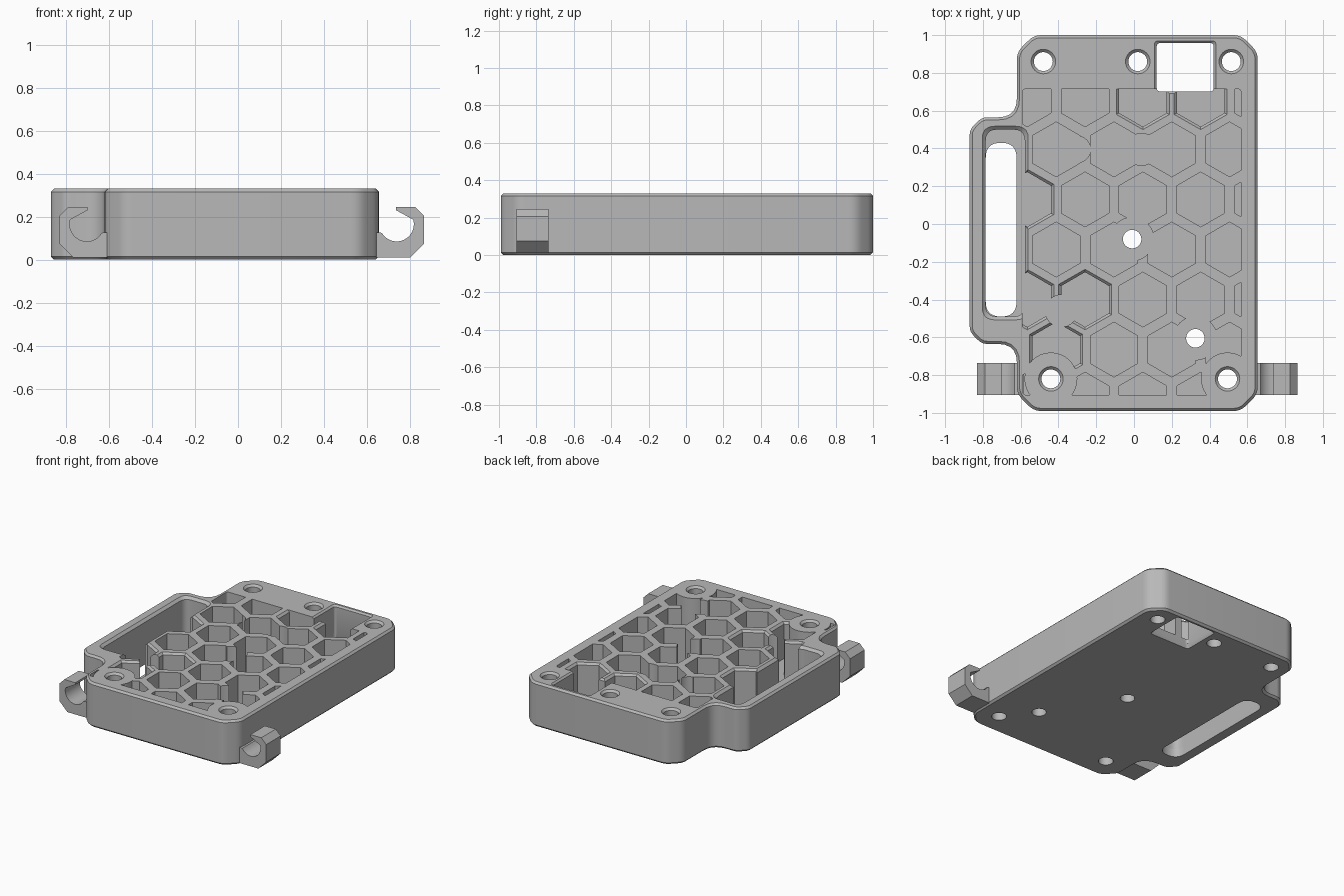
import bpy, bmesh, math
from mathutils import Matrix, Vector

if "Cube" in bpy.data.objects:
    bpy.data.objects.remove(bpy.data.objects["Cube"])

H, FLOOR, MID = 0.33, 0.06, 0.0175   # height, pocket floor, body centre line
PITCH, HEX_R = 0.306, 0.145

grey = bpy.data.materials.new("plain grey")
grey.use_nodes = True
grey.diffuse_color = (0.48, 0.48, 0.48, 1)
grey.node_tree.nodes["Principled BSDF"].inputs["Base Color"].default_value = (0.48, 0.48, 0.48, 1)


def rounded(corners, steps=5):
    """Outline with each (x, y, radius) corner replaced by a small curve."""
    out = []
    for i, (x, y, r) in enumerate(corners):
        p = Vector((x, y))
        a = p + (Vector(corners[i - 1][:2]) - p).normalized() * r
        b = p + (Vector(corners[(i + 1) % len(corners)][:2]) - p).normalized() * r
        for s in range(steps + 1):
            t = s / steps
            out.append(tuple(a * (1 - t) ** 2 + p * 2 * t * (1 - t) + b * t * t))
    return out


def circle(x, y, r, n=32, turn=0.0):
    return [(x + r * math.cos(turn + i * math.tau / n),
             y + r * math.sin(turn + i * math.tau / n)) for i in range(n)]


def box(x0, x1, y0, y1, r):
    return rounded([(x0, y0, r), (x1, y0, r), (x1, y1, r), (x0, y1, r)])


def grown(pts, d):
    xs, ys = [p[0] for p in pts], [p[1] for p in pts]
    cx, cy = (max(xs) + min(xs)) / 2, (max(ys) + min(ys)) / 2
    sx, sy = 1 + 2 * d / (max(xs) - min(xs)), 1 + 2 * d / (max(ys) - min(ys))
    return [(cx + (x - cx) * sx, cy + (y - cy) * sy) for x, y in pts]


def add_prism(bm, pts, z0, z1, flare=0.0):
    """Extruded outline; flare widens it where it passes the top face."""
    levels = [(z0, pts), (z1, pts)]
    if flare:
        levels = [(z0, pts), (H - flare, pts), (H + 0.005, grown(pts, flare + 0.005))]
    rings = [[bm.verts.new((x, y, z)) for x, y in ring] for z, ring in levels]
    n = len(pts)
    bm.faces.new(rings[0][::-1])
    bm.faces.new(rings[-1])
    for lo, hi in zip(rings, rings[1:]):
        for i in range(n):
            j = (i + 1) % n
            bm.faces.new((lo[i], lo[j], hi[j], hi[i]))


def make(name, prisms, matrix=None):
    bm = bmesh.new()
    for args in prisms:
        add_prism(bm, *args)
    if matrix:
        bm.transform(matrix)
    bmesh.ops.recalc_face_normals(bm, faces=bm.faces)
    mesh = bpy.data.meshes.new(name)
    bm.to_mesh(mesh)
    bm.free()
    mesh.materials.append(grey)
    obj = bpy.data.objects.new(name, mesh)
    bpy.context.collection.objects.link(obj)
    return obj


def apply(obj, kind, **settings):
    mod = obj.modifiers.new(kind.lower(), kind)
    for key, value in settings.items():
        setattr(mod, key, value)
    bpy.ops.object.select_all(action='DESELECT')
    bpy.context.view_layer.objects.active = obj
    obj.select_set(True)
    bpy.ops.object.modifier_apply(modifier=mod.name)


def combine(obj, tool, operation='DIFFERENCE'):
    tool.hide_render = True
    apply(obj, 'BOOLEAN', object=tool, operation=operation, solver='EXACT')
    bpy.data.objects.remove(tool)


# Plate with a side ear
outline = rounded([
    (-0.53, -0.99, .04), (0.565, -0.99, .04), (0.655, -0.9, .04), (0.655, 0.91, .04),
    (0.565, 1.0, .04), (-0.53, 1.0, .04), (-0.62, 0.91, .04), (-0.62, 0.565, .1),
    (-0.805, 0.565, .03), (-0.87, 0.5, .03), (-0.87, -0.57, .03), (-0.805, -0.635, .03),
    (-0.62, -0.635, .1), (-0.62, -0.9, .04)])
body = make("plate_body", [(outline, 0, H)])
apply(body, 'BEVEL', width=0.014, segments=1, limit_method='ANGLE', angle_limit=math.radians(60))

# Honeycomb pockets, trimmed to the field and around the screw bosses
screws = [(-0.48, 0.86), (0.02, 0.86), (0.515, 0.86), (-0.44, -0.82), (0.495, -0.82)]
centre_holes = [(-0.01, -0.08), (0.325, -0.605)]
flared_cells = {(0, 2), (0, 3), (2, 0), (4, 0), (4, 1), (5, 0)}
cells = []
for row in range(7):
    y = 0.66 - row * PITCH * math.sqrt(0.75)
    for col in range(5):
        x = -0.565 + (col + 0.5 * (row % 2)) * PITCH
        if x < 0.7:
            flare = 0.015 if (row, col) in flared_cells else 0.0
            cells.append((circle(x, y, HEX_R, 6, math.pi / 6), FLOOR, H + 0.005, flare))
pockets = make("honeycomb_cutter", cells)
combine(pockets, make("field", [(box(-0.59, 0.567, -0.905, 0.715, .02), -0.1, 0.5)]), 'INTERSECT')
combine(pockets, make("bosses", [(circle(x, y, 0.14), -0.1, 0.5) for x, y in screws]))
combine(body, pockets)

# Openings between neighbouring cells
openings = [(x, y, 0.115) for x, y in centre_holes]
openings += [(0.04, 0.395, 0.085), (-0.3, 0.395, 0.07), (-0.385, -0.46, 0.085)]
combine(body, make("openings", [(circle(x, y, r), FLOOR, 0.5) for x, y, r in openings]))

# Side channel and its long slot through the floor
combine(body, make("channel", [(box(-0.785, -0.578, -0.49, 0.5, .06), FLOOR, 0.5, 0.018)]))
slot = rounded([(-0.785, -0.49, .08), (-0.622, -0.49, .08),
                (-0.622, 0.43, .08), (-0.785, 0.43, .08)], 8)
combine(body, make("slot", [(slot, -0.1, 0.2)]))

# Square window, wider at the underside
window = box(0.12, 0.422, 0.702, 0.958, .02)
combine(body, make("window", [(window, -0.1, 0.5, 0.012)]))
flare_tool = make("window_flare", [(grown(window, 0.03), -0.03, 0.03)])
for v in flare_tool.data.vertices:
    if v.co.z > 0:
        v.co.x = 0.271 + (v.co.x - 0.271) * 0.83
        v.co.y = 0.83 + (v.co.y - 0.83) * 0.81
combine(body, flare_tool)

# Screw holes with chamfered rims, and plain holes in the floor
combine(body, make("screw_holes", [(circle(x, y, 0.05), -0.1, 0.5, 0.015) for x, y in screws]))
combine(body, make("floor_holes", [(circle(x, y, 0.049), -0.1, 0.5) for x, y in centre_holes]))

# Pair of open hooks at the front corners
hook = [(0.62, 0.01), (0.8, 0.01), (0.865, 0.075), (0.865, 0.205), (0.825, 0.245),
        (0.735, 0.245), (0.735, 0.23), (0.79, 0.2)]
hook += [(0.738 + 0.08 * math.cos(a), 0.165 + 0.08 * math.sin(a))
         for a in (math.radians(15 - 11 * i) for i in range(16))]
hook += [(0.62, 0.13)]
upright = Matrix.Rotation(math.pi / 2, 4, 'X')
flip = Matrix.Translation((2 * MID, 0, 0)) @ Matrix.Scale(-1, 4, (1, 0, 0))
left_hook = make("left_hook", [(hook, 0.735, 0.905)], upright)
right_hook = make("right_hook", [(hook, 0.735, 0.905)], flip @ upright)

# Smooth the round walls, keep the edges crisp
bpy.ops.object.select_all(action='DESELECT')
for part in (body, left_hook, right_hook):
    part.select_set(True)
bpy.context.view_layer.objects.active = body
bpy.ops.object.shade_smooth_by_angle(angle=math.radians(30))
